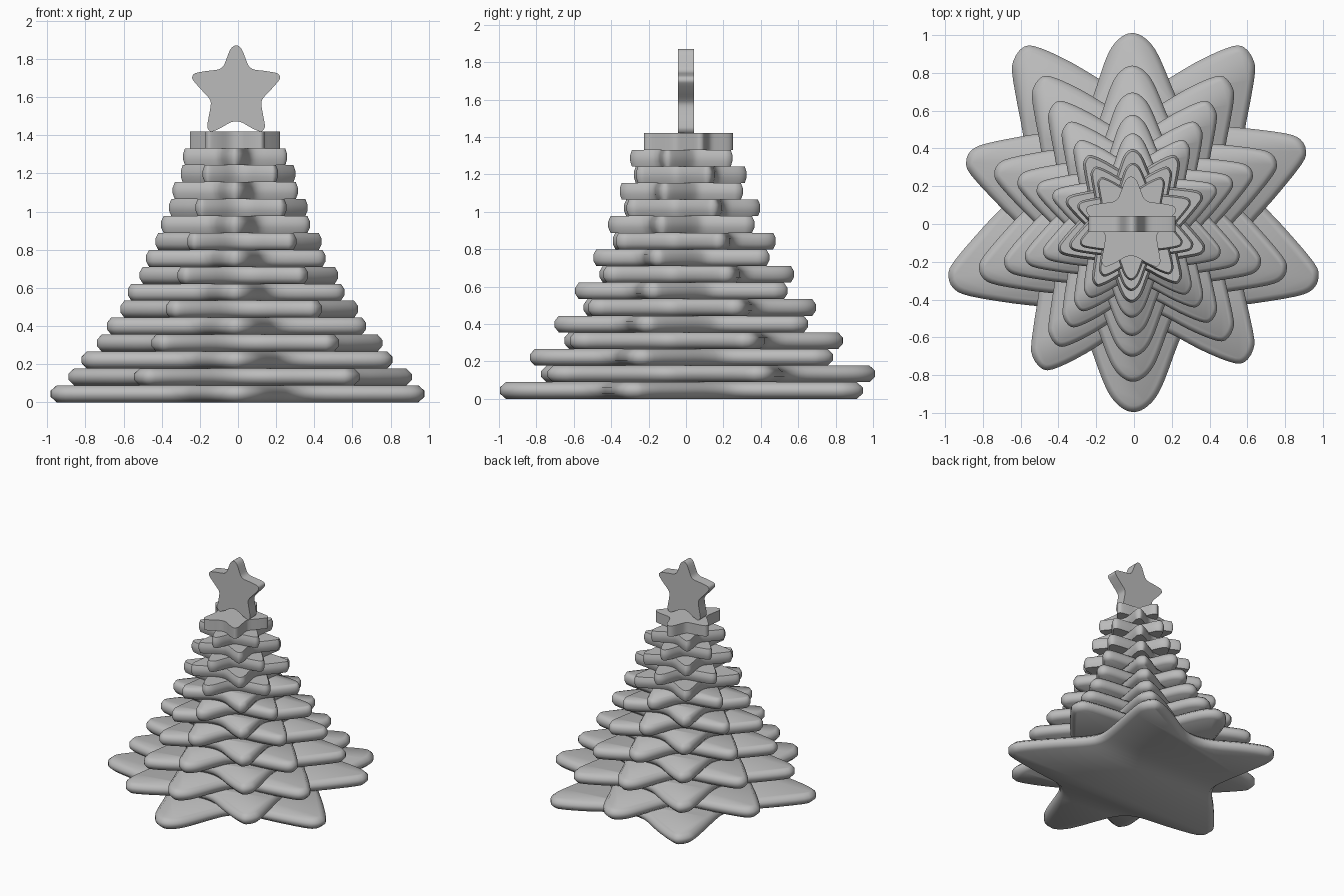
import bpy, bmesh, math
from mathutils import Vector, Matrix

cube = bpy.data.objects.get("Cube")
if cube:
    bpy.data.objects.remove(cube, do_unlink=True)

# Single plain grey
grey = bpy.data.materials.new("plain_grey")
grey.use_nodes = True
grey.diffuse_color = (0.5, 0.5, 0.5, 1)
grey.node_tree.nodes["Principled BSDF"].inputs["Base Color"].default_value = (0.5, 0.5, 0.5, 1)

# Right half of the rounded five-point star, from top tip to bottom notch
HALF = [(0, 1), (.06, .98), (.12, .92), (.17, .82), (.24, .63), (.3, .51), (.41, .44),
        (.64, .41), (.88, .37), (.97, .33), (1, .26), (.97, .18), (.8, -.02), (.65, -.18),
        (.58, -.3), (.59, -.47), (.65, -.8), (.65, -.91), (.59, -.99), (.5, -.98),
        (.33, -.9), (.14, -.79), (0, -.76)]


def star_outline():
    """Full clockwise outline, rounded with a Catmull-Rom spline."""
    pts = [Vector(p) for p in HALF]
    pts += [Vector((-p.x, p.y)) for p in reversed(pts[1:-1])]
    n, out = len(pts), []
    for i in range(n):
        a, b, c, d = (pts[(i + k) % n] for k in (-1, 0, 1, 2))
        for t in (0, 1 / 3, 2 / 3):
            out.append(0.5 * (2 * b + (c - a) * t + (2 * a - 5 * b + 4 * c - d) * t * t
                              + (3 * b - a - 3 * c + d) * t ** 3))
    return out


def fit(pts, half_x, half_y, turn=0, flip=False):
    """Turn, flip and scale an outline to the given half sizes."""
    rot = Matrix.Rotation(turn, 2)
    pts = [rot @ p for p in pts]
    if flip:
        pts = [Vector((p.x, -p.y)) for p in reversed(pts)]
    lo = [min(p[k] for p in pts) for k in (0, 1)]
    hi = [max(p[k] for p in pts) for k in (0, 1)]
    return [Vector(((2 * p.x - lo[0] - hi[0]) / (hi[0] - lo[0]) * half_x,
                    (2 * p.y - lo[1] - hi[1]) / (hi[1] - lo[1]) * half_y)) for p in pts]


def slab(name, pts, rings, matrix, smooth_angle):
    """Stack outline rings of (inset, height) and cap both ends."""
    n = len(pts)
    normals = []
    for i in range(n):
        t = (pts[(i + 1) % n] - pts[i - 1]).normalized()
        normals.append(Vector((-t.y, t.x)))
    bm = bmesh.new()
    loops = [[bm.verts.new((*(p - nor * inset), z)) for p, nor in zip(pts, normals)]
             for inset, z in rings]
    for low, high in zip(loops, loops[1:]):
        for i in range(n):
            j = (i + 1) % n
            bm.faces.new((low[i], low[j], high[j], high[i]))
    bm.faces.new(loops[0])
    bm.faces.new(loops[-1])
    bmesh.ops.recalc_face_normals(bm, faces=bm.faces)
    bm.transform(matrix)
    mesh = bpy.data.meshes.new(name)
    bm.to_mesh(mesh)
    bm.free()
    mesh.materials.append(grey)
    obj = bpy.data.objects.new(name, mesh)
    bpy.context.collection.objects.link(obj)
    bpy.ops.object.select_all(action='DESELECT')
    obj.select_set(True)
    bpy.context.view_layer.objects.active = obj
    bpy.ops.object.shade_smooth_by_angle(angle=math.radians(smooth_angle))


star = star_outline()

# Tree tiers: stars that shrink upward and alternate direction
WIDTHS = [.98, .9, .815, .748, .68, .623, .568, .52,
          .47, .435, .39, .363, .328, .3, .272, .237]
STEP = 1.42 / len(WIDTHS)
for i, w in enumerate(WIDTHS):
    odd = i % 2
    top = i == len(WIDTHS) - 1
    depth = w * (0.99 + 0.02 * (1 - w))
    pts = fit(star, w, depth, math.radians(2) if odd and not top else 0, not odd)
    inset = 0.033 * w
    if top:
        rings = [(0, 0), (0, STEP)]
    else:
        rings = [(inset, 0), (0, 0.32 * STEP), (0, 0.68 * STEP), (inset, STEP)]
    place = Matrix.Translation((-0.02 + 0.018 * w + 0.015 * odd * (not top),
                                -0.025 + 0.159 * w * odd, i * STEP))
    slab(f"tier_{i + 1}", pts, rings, place, 30 if top else 65)

# Upright star on the top
upright = Matrix.Translation((-0.01, 0, 1.645)) @ Matrix.Rotation(math.pi / 2, 4, 'X')
slab("top_star", fit(star, 0.23, 0.226), [(0, -0.042), (0, 0.042)], upright, 30)
